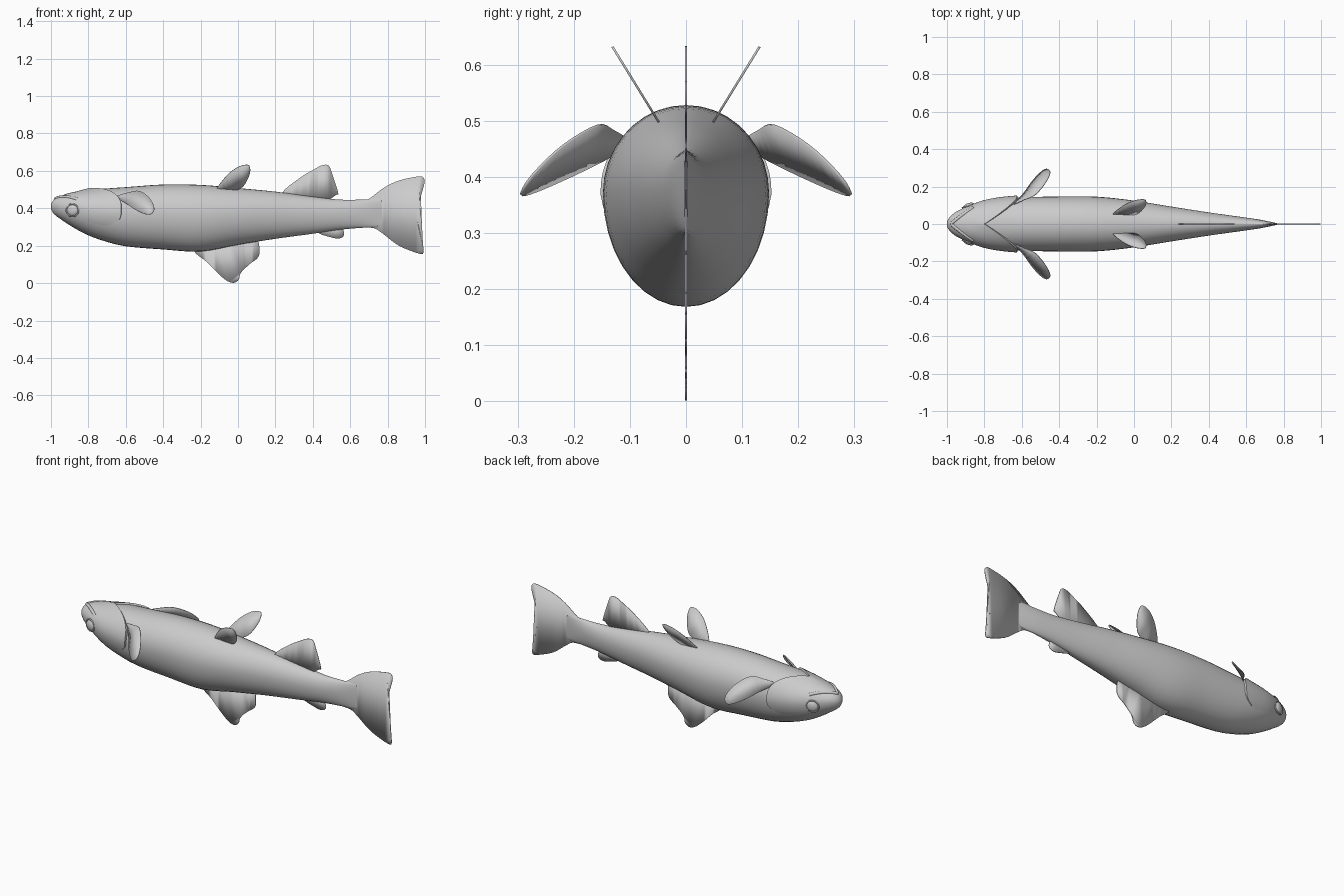
import bpy
import bmesh
from math import sin, cos, pi, radians
from mathutils import Vector

default_cube = bpy.data.objects.get("Cube")
if default_cube:
    bpy.data.objects.remove(default_cube, do_unlink=True)

skin = bpy.data.materials.new("plain grey")
skin.use_nodes = True
grey = (0.6, 0.6, 0.6, 1)
skin.diffuse_color = grey
skin.node_tree.nodes["Principled BSDF"].inputs["Base Color"].default_value = grey


def finish(name, bm, mirrored=False, thickness=0, angle=35):
    """Turn a bmesh into a shaded object, optionally mirrored across the body."""
    mesh = bpy.data.meshes.new(name)
    bmesh.ops.recalc_face_normals(bm, faces=bm.faces)
    bm.to_mesh(mesh)
    bm.free()
    mesh.materials.append(skin)
    obj = bpy.data.objects.new(name, mesh)
    bpy.context.collection.objects.link(obj)
    bpy.ops.object.select_all(action="DESELECT")
    obj.select_set(True)
    bpy.context.view_layer.objects.active = obj
    bpy.ops.object.shade_smooth_by_angle(angle=radians(angle))
    if thickness:
        solid = obj.modifiers.new("thickness", "SOLIDIFY")
        solid.thickness, solid.offset = thickness, 0
    if mirrored:
        mirror = obj.modifiers.new("mirror", "MIRROR")
        mirror.use_axis = (False, True, False)
    return obj


def bridge_rows(bm, rows, closed):
    """Skin a list of vertex rows with quads."""
    for a, b in zip(rows, rows[1:]):
        n = len(a)
        for i in range(n if closed else n - 1):
            j = (i + 1) % n
            bm.faces.new((a[i], a[j], b[j], b[i]))


# Body stations: x, upper edge, lower edge, half width
STATIONS = [Vector(s) for s in (
    (-1, .422, .395, .014), (-.985, .447, .37, .038), (-.95, .466, .343, .066),
    (-.88, .487, .297, .1), (-.8, .497, .255, .126), (-.7, .506, .22, .139),
    (-.6, .513, .197, .143), (-.4, .527, .18, .147), (-.2, .525, .169, .146),
    (0, .508, .205, .125), (.2, .489, .237, .093), (.4, .462, .264, .062),
    (.55, .446, .286, .041), (.68, .447, .297, .022), (.77, .45, .302, .003))]


def slope(i):
    a = STATIONS[max(i - 1, 0)]
    b = STATIONS[min(i + 1, len(STATIONS) - 1)]
    return (b - a) / (b[0] - a[0])


def section(x):
    """Smoothly interpolated upper edge, lower edge and half width at x."""
    i = 0
    while i < len(STATIONS) - 2 and x > STATIONS[i + 1][0]:
        i += 1
    a, b = STATIONS[i], STATIONS[i + 1]
    step = b[0] - a[0]
    t = (x - a[0]) / step
    s = 1 - t
    value = (a * (1 + 2 * t) * s * s + b * t * t * (3 - 2 * t)
             + (slope(i) * s - slope(i + 1) * t) * (step * t * s))
    return value[1], value[2], max(value[3], .002)


def skin_point(x, angle, lift=0):
    """Point on the body; angle runs from the upper edge down the +y side."""
    top, bottom, width = section(x)
    middle = bottom + .56 * (top - bottom)
    height = top - middle if cos(angle) > 0 else middle - bottom
    return Vector((x, (width + lift) * sin(angle), middle + (height + lift) * cos(angle)))


# Body loft
bm = bmesh.new()
xs = []
for a, b in zip(STATIONS, STATIONS[1:]):
    parts = 2 if b[0] - a[0] < .11 else 4
    xs += [a[0] + (b[0] - a[0]) * k / parts for k in range(parts)]
xs.append(STATIONS[-1][0])
SIDES = 36
rings = [[bm.verts.new(skin_point(x, 2 * pi * k / SIDES)) for k in range(SIDES)] for x in xs]
bridge_rows(bm, rings, True)
bm.faces.new(rings[0])
bm.faces.new(rings[-1])
finish("body", bm)


# Gill covers: raised flaps that wrap each side and meet in a V at the throat
def gill_edge(t):
    return -.8 + .175 * sin(min(t / .6, 1) * pi / 2) - .1 * max(0, (t - .75) / .25) ** 2


bm = bmesh.new()
rows = []
for r in range(17):
    t = r / 16
    angle = t * pi * .68
    edge = gill_edge(t)
    fade = min(1, (1 - t) * 4)
    row = []
    for c in range(9):
        u = c / 8
        x = -.87 + (edge + .87) * u
        row.append(bm.verts.new(skin_point(x, angle, .011 * u * fade - .001)))
    row.append(bm.verts.new(skin_point(edge + .004, angle, -.008)))
    rows.append(row)
bridge_rows(bm, rows, False)
finish("gill_covers", bm, mirrored=True)


# Tubes for the lips and eye rims
def tube(name, points, radius, closed=False, mirrored=False):
    curve = bpy.data.curves.new(name, "CURVE")
    curve.dimensions = "3D"
    curve.bevel_depth, curve.bevel_resolution = radius, 2
    line = curve.splines.new("POLY")
    line.points.add(len(points) - 1)
    for p, co in zip(line.points, points):
        p.co = (*co, 1)
    line.use_cyclic_u = closed
    curve.materials.append(skin)
    obj = bpy.data.objects.new(name, curve)
    bpy.context.collection.objects.link(obj)
    if mirrored:
        mirror = obj.modifiers.new("mirror", "MIRROR")
        mirror.use_axis = (False, True, False)


lip = []
for k in range(-10, 11):
    a = k / 10
    lip.append(skin_point(-.975 + .115 * abs(a) ** 1.6, 1.0 * a, -.003))
tube("mouth_lip", lip, .009)

# Eyes: flattened spheres with a thin rim
eye = skin_point(-.885, pi * .545)
bm = bmesh.new()
bmesh.ops.create_uvsphere(bm, u_segments=20, v_segments=12, radius=.03)
for v in bm.verts:
    v.co = eye + Vector((v.co.x, v.co.y * .5 - v.co.x * -.3, v.co.z))
finish("eyes", bm, mirrored=True)
rim = [eye + Vector((.033 * cos(k * pi / 10), .01 * cos(k * pi / 10), .033 * sin(k * pi / 10)))
       for k in range(20)]
tube("eye_rims", rim, .004, closed=True, mirrored=True)


# Fins: smoothed outlines given a slight thickness
def fin(name, outline, mirrored=False):
    pts = [Vector(p) for p in outline]
    n = len(pts)
    bm = bmesh.new()
    verts = []
    for i in range(n):
        p, a, b, q = (pts[(i + d) % n] for d in (-1, 0, 1, 2))
        for t in (0, .25, .5, .75):
            co = a + ((b - p) * t + (2 * p - 5 * a + 4 * b - q) * t ** 2
                      + (3 * a - 3 * b + q - p) * t ** 3) / 2
            verts.append(bm.verts.new(co))
    face = bm.faces.new(verts)
    bmesh.ops.triangulate(bm, faces=[face])
    finish(name, bm, mirrored, thickness=.004)


def flat(*outline):
    return [(x, 0, z) for x, z in outline]


fin("tail_fin", flat(
    (.65, .43), (.7, .45), (.78, .51), (.86, .548), (.96, .57), (.99, .565), (.997, .535),
    (.975, .455), (.96, .38), (.963, .31), (.985, .215), (.992, .168), (.97, .157),
    (.86, .2), (.78, .26), (.73, .293), (.65, .31)))
fin("dorsal_fin", flat(
    (-.235, .175), (-.17, .115), (-.1, .045), (-.055, .01), (-.02, .002), (.005, .02),
    (.015, .055), (.06, .1), (.105, .135), (.113, .175), (.08, .24), (-.18, .24)))
fin("anal_fin", flat(
    (.235, .48), (.33, .562), (.41, .61), (.45, .63), (.485, .628), (.505, .58),
    (.535, .485), (.525, .472), (.46, .44), (.3, .44)))
fin("adipose_fin", flat(
    (.43, .27), (.49, .247), (.535, .238), (.563, .25), (.566, .275), (.54, .31), (.46, .31)))

# Paired fins
pelvic = ((-.115, .495), (-.06, .575), (0, .62), (.05, .632), (.065, .615),
          (.06, .575), (.03, .52), (-.01, .495), (-.06, .475))
fin("pelvic_fins", [(x, .05 + .615 * (z - .5), z) for x, z in pelvic], mirrored=True)
fin("pectoral_fins", [
    (-.645, .105, .465), (-.59, .128, .483), (-.527, .157, .492), (-.473, .22, .455),
    (-.448, .272, .405), (-.458, .292, .375), (-.485, .288, .367), (-.535, .24, .385),
    (-.59, .165, .42), (-.63, .12, .445)], mirrored=True)
